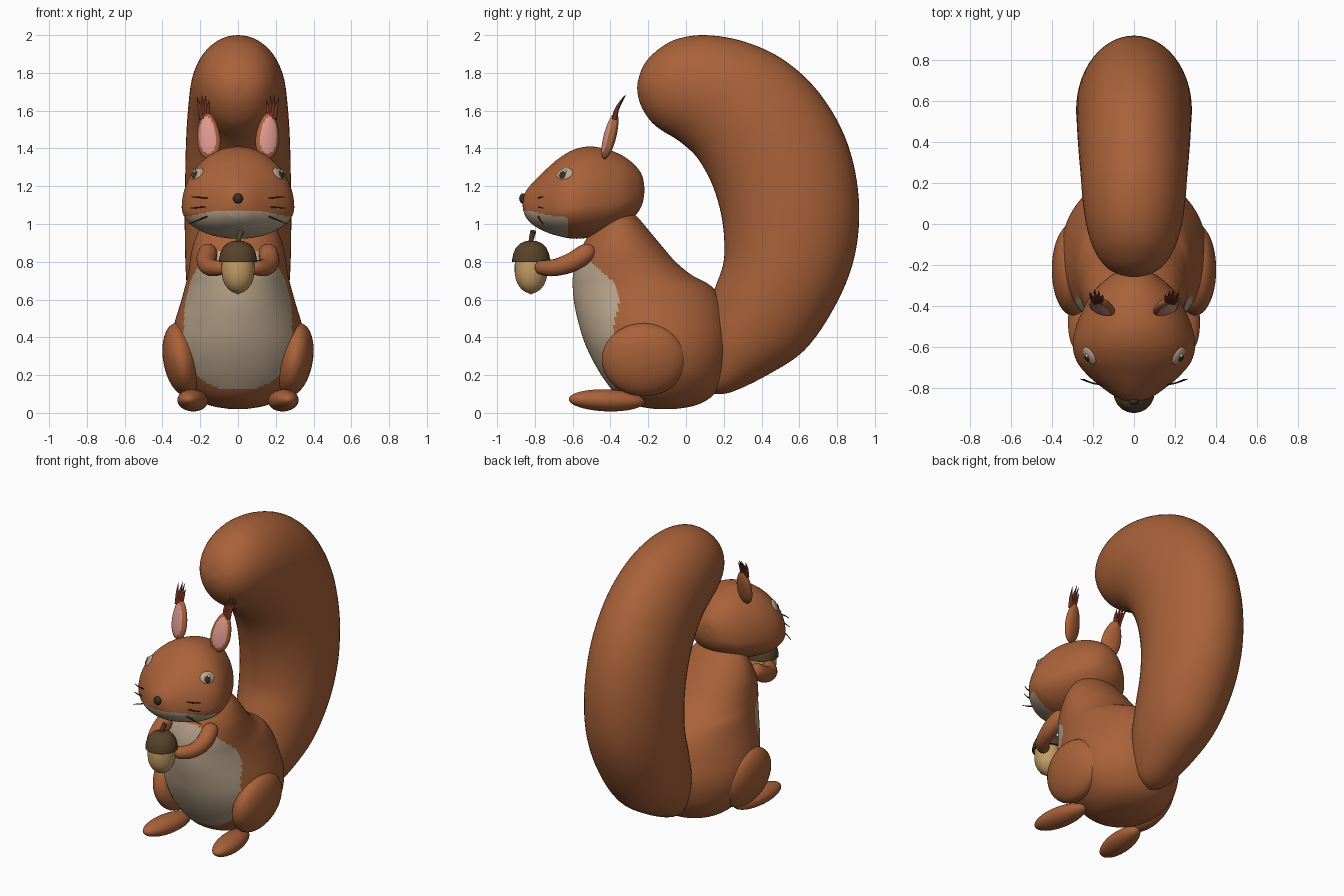
import bpy, bmesh, math
from mathutils import Vector, Matrix

if "Cube" in bpy.data.objects:
    bpy.data.objects.remove(bpy.data.objects["Cube"])


def material(name, rgb):
    m = bpy.data.materials.new(name)
    m.diffuse_color = (*rgb, 1)
    m.use_nodes = True
    m.node_tree.nodes["Principled BSDF"].inputs["Base Color"].default_value = m.diffuse_color
    return m


FUR = material("russet_fur", (0.40, 0.122, 0.042))
CREAM = material("cream_fur", (0.50, 0.385, 0.265))
PINK = material("ear_pink", (0.72, 0.31, 0.27))
TUFT = material("dark_red_tuft", (0.15, 0.028, 0.014))
NUT = material("nut_tan", (0.56, 0.34, 0.13))
CAP = material("cap_brown", (0.098, 0.056, 0.024))
DARK = material("dark_brown", (0.045, 0.026, 0.017))
PALE = material("pale_glint", (0.75, 0.72, 0.65))


def finish(name, bm, mats, rule=None, angle=60):
    bmesh.ops.recalc_face_normals(bm, faces=bm.faces[:])
    if rule:
        for f in bm.faces:
            f.material_index = 1 if rule(f.calc_center_median()) else 0
    me = bpy.data.meshes.new(name)
    bm.to_mesh(me)
    bm.free()
    for m in mats:
        me.materials.append(m)
    ob = bpy.data.objects.new(name, me)
    bpy.context.collection.objects.link(ob)
    bpy.ops.object.select_all(action='DESELECT')
    ob.select_set(True)
    bpy.context.view_layer.objects.active = ob
    bpy.ops.object.shade_smooth_by_angle(angle=math.radians(angle))
    return ob


def spline(rows, n):
    """Catmull-Rom resampling of equal-length tuples."""
    out, last = [], len(rows) - 1
    for i in range(last):
        a, b, c, d = (rows[max(0, min(last, i + k))] for k in (-1, 0, 1, 2))
        for s in range(n):
            t = s / n
            out.append(tuple(0.5 * (2 * q + (r - p) * t + (2*p - 5*q + 4*r - u) * t*t
                                    + (3*q - p - 3*r + u) * t**3)
                             for p, q, r, u in zip(a, b, c, d)))
    return out + [tuple(rows[-1])]


def loft(name, rings, mats, rule=None, angle=60):
    bm = bmesh.new()
    loops = [[bm.verts.new(p) for p in ring] for ring in rings]
    n = len(loops[0])
    for a, b in zip(loops, loops[1:]):
        for i in range(n):
            j = (i + 1) % n
            bm.faces.new((a[i], a[j], b[j], b[i]))
    bm.faces.new(loops[0])
    bm.faces.new(loops[-1])
    return finish(name, bm, mats, rule, angle)


def circle(n):
    return [(math.cos(2 * math.pi * i / n), math.sin(2 * math.pi * i / n)) for i in range(n)]


def tube(name, rows, mat, n=16, steps=6):
    """Sweep round sections along rows of (x, y, z, radius)."""
    pts = spline(rows, steps)
    rings = []
    for i, p in enumerate(pts):
        d = Vector(pts[min(i + 1, len(pts) - 1)][:3]) - Vector(pts[max(i - 1, 0)][:3])
        u = d.cross(Vector((0.13, 0.2, 1))).normalized()
        v = d.cross(u).normalized()
        rings.append([Vector(p[:3]) + (u * c + v * s) * max(p[3], 0.0005) for c, s in circle(n)])
    return loft(name, rings, [mat])


def ellipsoid(name, loc, radii, mats, rot=None, rule=None, taper=0.0, seg=40):
    bm = bmesh.new()
    bmesh.ops.create_uvsphere(bm, u_segments=seg, v_segments=seg * 3 // 5, radius=1)
    if rule:
        for f in bm.faces:
            f.material_index = 1 if rule(f.calc_center_median()) else 0
    for v in bm.verts:
        v.co.x *= 1 - taper * v.co.z
    bmesh.ops.transform(bm, verts=bm.verts[:], matrix=Matrix.Translation(loc)
                        @ (rot or Matrix()) @ Matrix.Diagonal((*radii, 1)))
    return finish(name, bm, mats)


def lathe(name, profile, centre, mat):
    return loft(name, [[(centre[0] + r * c, centre[1] + r * s, z) for c, s in circle(32)]
                       for r, z in profile], [mat], angle=40)


def rot(deg, axis):
    return Matrix.Rotation(math.radians(deg), 4, axis)


# Body: elliptical sections (z, front y, back y, half width)
body_rows = [(0.02, -0.16, -0.06, 0.04), (0.04, -0.27, 0.05, 0.15), (0.09, -0.36, 0.14, 0.24),
             (0.18, -0.435, 0.2, 0.315), (0.28, -0.495, 0.232, 0.35), (0.38, -0.54, 0.242, 0.355),
             (0.48, -0.57, 0.228, 0.335), (0.58, -0.592, 0.2, 0.305), (0.67, -0.6, 0.135, 0.28),
             (0.73, -0.598, 0.03, 0.265), (0.80, -0.583, -0.055, 0.255), (0.88, -0.55, -0.125, 0.24),
             (0.97, -0.5, -0.2, 0.205), (1.05, -0.46, -0.27, 0.14), (1.08, -0.42, -0.32, 0.06)]


def belly(p):
    h = 0.33 if p.z < 0.45 else 0.42
    return p.y < -0.25 and abs(p.x / 0.287) ** 2.4 + abs((p.z - 0.45) / h) ** 2.4 < 1


loft("body", [[(w * c, (f + b) / 2 + (b - f) / 2 * s, z) for c, s in circle(128)]
              for z, f, b, w in spline(body_rows, 7)], [FUR, CREAM], belly)

# Head: pear-shaped sections (y, half width, bottom z, top z), widest low at the cheeks
head_rows = [(-0.22, 0.01, 1.17, 1.19), (-0.23, 0.07, 1.11, 1.25), (-0.26, 0.125, 1.055, 1.30),
             (-0.32, 0.19, 1.0, 1.352), (-0.4, 0.24, 0.957, 1.39), (-0.5, 0.282, 0.93, 1.41),
             (-0.59, 0.298, 0.922, 1.395), (-0.67, 0.278, 0.935, 1.35), (-0.74, 0.222, 0.957, 1.29),
             (-0.8, 0.15, 0.988, 1.232), (-0.84, 0.092, 1.025, 1.185), (-0.858, 0.05, 1.06, 1.15),
             (-0.865, 0.008, 1.095, 1.11)]
rings = []
for y, w, lo, hi in spline(head_rows, 7):
    mid = lo + (hi - lo) * 0.35
    rings.append([(w * c, y, mid + s * ((hi - mid) if s > 0 else (mid - lo))) for c, s in circle(112)])
loft("head", rings, [FUR, CREAM],
     lambda p: p.y < -0.62 and p.z < 1.07 - 0.035 * max(0, abs(p.x) - 0.12) / 0.16)
ellipsoid("nose", (0, -0.863, 1.135), (0.026, 0.02, 0.027), [DARK], seg=20)

# Tail: sections spanning (inner y, inner z, outer y, outer z, half width)
tail_rows = [(0.12, 0.13, 0.14, 0.1, 0.02), (0.1, 0.22, 0.24, 0.11, 0.11), (0.09, 0.42, 0.43, 0.2, 0.19),
             (0.14, 0.62, 0.625, 0.33, 0.24), (0.195, 0.78, 0.775, 0.54, 0.27),
             (0.203, 0.9, 0.88, 0.78, 0.28), (0.19, 1.03, 0.917, 1.03, 0.282),
             (0.16, 1.15, 0.895, 1.28, 0.28), (0.12, 1.25, 0.82, 1.51, 0.277),
             (0.06, 1.35, 0.68, 1.725, 0.27), (0, 1.41, 0.5, 1.88, 0.26),
             (-0.06, 1.455, 0.3, 1.968, 0.25), (-0.12, 1.49, 0.1, 2.0, 0.23),
             (-0.18, 1.537, -0.06, 1.975, 0.195), (-0.225, 1.6, -0.17, 1.905, 0.145),
             (-0.25, 1.66, -0.23, 1.83, 0.085), (-0.259, 1.72, -0.256, 1.75, 0.015)]
loft("tail", [[(w * c, (a + p) / 2 + (p - a) / 2 * s, (b + q) / 2 + (q - b) / 2 * s)
               for c, s in circle(56)] for a, b, p, q, w in spline(tail_rows, 5)], [FUR])

# Paired parts
for side, m in (("right", 1), ("left", -1)):
    # Legs and arms
    ellipsoid(f"{side}_thigh", (0.298 * m, -0.222, 0.282), (0.098, 0.224, 0.196), [FUR], rot(10 * m, 'Y'))
    ellipsoid(f"{side}_foot", (0.24 * m, -0.42, 0.066), (0.077, 0.203, 0.058), [FUR],
              rot(8 * m, 'Z') @ rot(-2, 'X'))
    tube(f"{side}_arm", [(0.155 * m, -0.487, 0.872, 0.003), (0.157 * m, -0.495, 0.867, 0.03),
                         (0.16 * m, -0.525, 0.848, 0.05), (0.167 * m, -0.6, 0.80, 0.052),
                         (0.15 * m, -0.68, 0.772, 0.046), (0.115 * m, -0.74, 0.767, 0.042),
                         (0.075 * m, -0.772, 0.772, 0.034), (0.055 * m, -0.782, 0.775, 0.003)], FUR)

    # Ears with pink inner faces and tufted tips
    ellipsoid(f"{side}_ear", (0.157 * m, -0.402, 1.467), (0.063, 0.03, 0.127), [FUR, PINK],
              rot(14 * m, 'Z') @ rot(8 * m, 'Y') @ rot(-13, 'X'),
              lambda p: p.y < 0 and (p.x / 0.72) ** 2 + (p.z / 0.8) ** 2 < 1, taper=0.2)
    for k, (tx, ty, tz) in enumerate([(0.152, -0.345, 1.655), (0.172, -0.325, 1.68), (0.192, -0.318, 1.683),
                                      (0.217, -0.33, 1.675), (0.205, -0.35, 1.65)]):
        base = 0.165 + 0.007 * k
        tube(f"{side}_ear_tuft_{k + 1}", [(base * m, -0.38, 1.555, 0.014),
                                          ((base + tx) / 2 * m, -0.365, 1.61, 0.011),
                                          (tx * m, ty, tz, 0.001)], TUFT, n=8, steps=3)

    # Eyes: pale rim, dark pupil, glint
    turn = Vector((0.72 * m, -0.42, 0.55)).normalized()
    face = turn.to_track_quat('Z', 'Y').to_matrix().to_4x4()
    centre = Vector((0.215 * m, -0.64, 1.263))
    ellipsoid(f"{side}_eye", centre, (0.048, 0.04, 0.018), [CREAM], face, seg=28)
    ellipsoid(f"{side}_pupil", centre + turn * 0.008 + Vector((0, -0.004, -0.008)),
              (0.027, 0.027, 0.016), [DARK], face, seg=20)
    ellipsoid(f"{side}_eye_glint", centre + turn * 0.022 + Vector((0, 0.008, 0.004)),
              (0.009, 0.009, 0.006), [PALE], face, seg=12)

    # Whiskers
    for k, (z0, z1, x1) in enumerate([(1.138, 1.143, 0.245), (1.09, 1.085, 0.25), (1.05, 1.0, 0.26)]):
        tube(f"{side}_whisker_{k + 1}", [(0.14 * m, -0.782, z0, 0.004), (0.2 * m, -0.775, (z0 + z1) / 2, 0.004),
                                         (x1 * m, -0.755, z1, 0.002)], DARK, n=6, steps=3)

# Acorn held in the paws
AC = (0, -0.82)
lathe("acorn_nut", [(0.003, 0.628), (0.012, 0.633), (0.03, 0.64), (0.052, 0.655), (0.07, 0.68),
                    (0.082, 0.71), (0.087, 0.745), (0.087, 0.78), (0.084, 0.82)], AC, NUT)
lathe("acorn_cap", [(0.08, 0.80), (0.1, 0.80), (0.1, 0.815), (0.094, 0.845), (0.08, 0.875),
                    (0.058, 0.897), (0.03, 0.909), (0.003, 0.912)], AC, CAP)
tube("acorn_stem", [(0, -0.822, 0.895, 0.014), (0.005, -0.817, 0.93, 0.014),
                    (0.018, -0.808, 0.962, 0.016)], CAP, n=12, steps=4)
